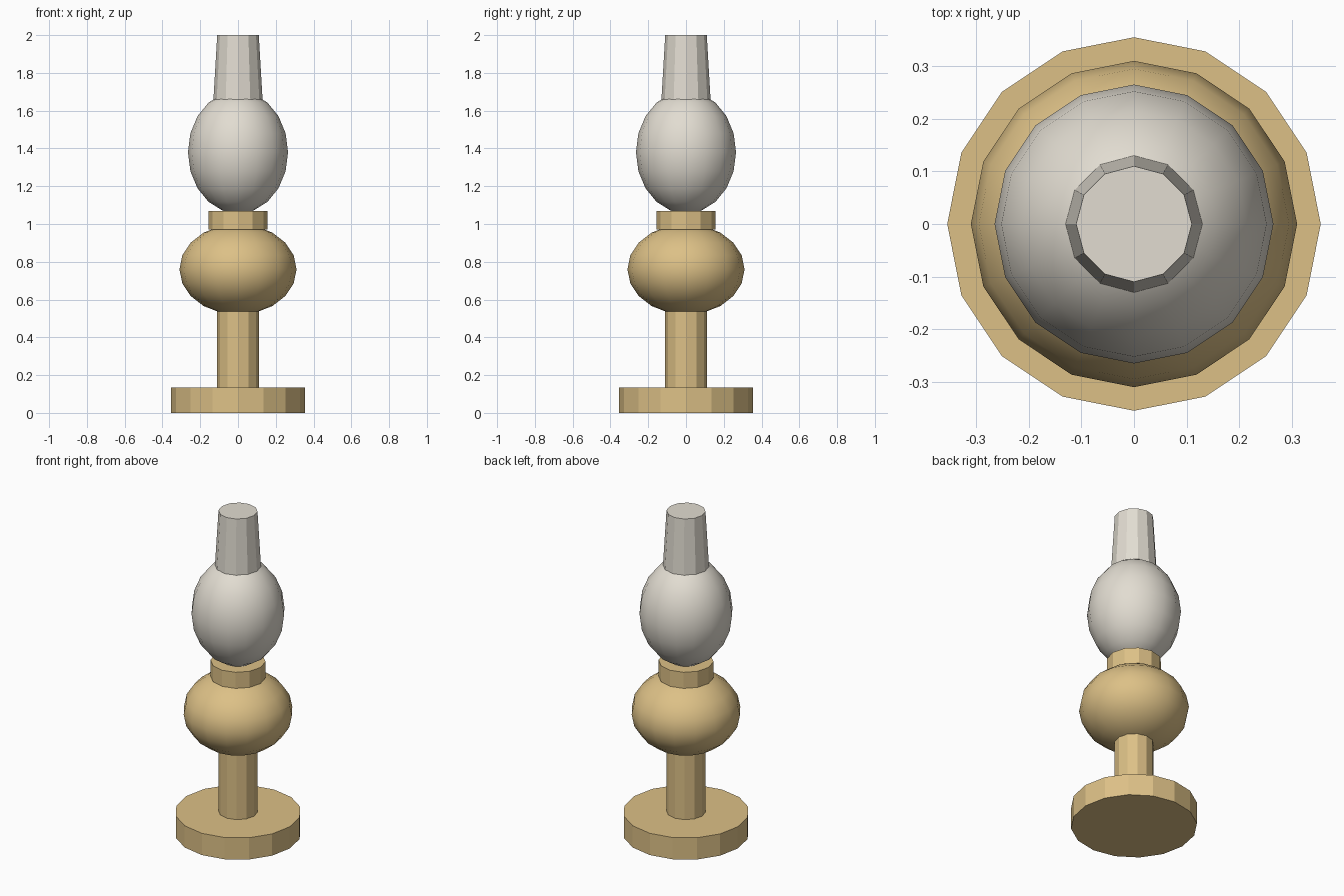
import bpy

if "Cube" in bpy.data.objects:
    bpy.data.objects.remove(bpy.data.objects["Cube"])


def material(name, rgb):
    m = bpy.data.materials.new(name)
    m.diffuse_color = (*rgb, 1)
    m.use_nodes = True
    m.node_tree.nodes["Principled BSDF"].inputs["Base Color"].default_value = m.diffuse_color
    return m


brass = material("brass", (0.72, 0.53, 0.24))
glass = material("glass", (0.76, 0.72, 0.64))


def finish(name, mat):
    ob = bpy.context.object
    ob.name = name
    ob.data.materials.append(mat)


def turned(name, sides, r_bottom, r_top, z0, z1, mat):
    bpy.ops.mesh.primitive_cone_add(vertices=sides, radius1=r_bottom, radius2=r_top,
                                    depth=z1 - z0, location=(0, 0, (z0 + z1) / 2))
    finish(name, mat)


def globe(name, radius, half_height, z, mat):
    bpy.ops.mesh.primitive_uv_sphere_add(segments=16, ring_count=10, radius=1,
                                         location=(0, 0, z))
    bpy.context.object.scale = (radius, radius, half_height)
    bpy.ops.object.transform_apply(location=False, rotation=False, scale=True)
    bpy.ops.object.shade_smooth()
    finish(name, mat)


# Foot and stem
turned("base", 16, 0.355, 0.355, 0, 0.135, brass)
turned("stem", 12, 0.11, 0.11, 0.135, 0.54, brass)

# Fuel bowl and burner collar
globe("fuel_bowl", 0.31, 0.24, 0.76, brass)
turned("burner_collar", 12, 0.155, 0.155, 0.97, 1.07, brass)

# Glass chimney: bulb and tapered neck
globe("chimney_bulb", 0.265, 0.325, 1.38, glass)
turned("chimney_neck", 12, 0.13, 0.11, 1.66, 2.0, glass)
